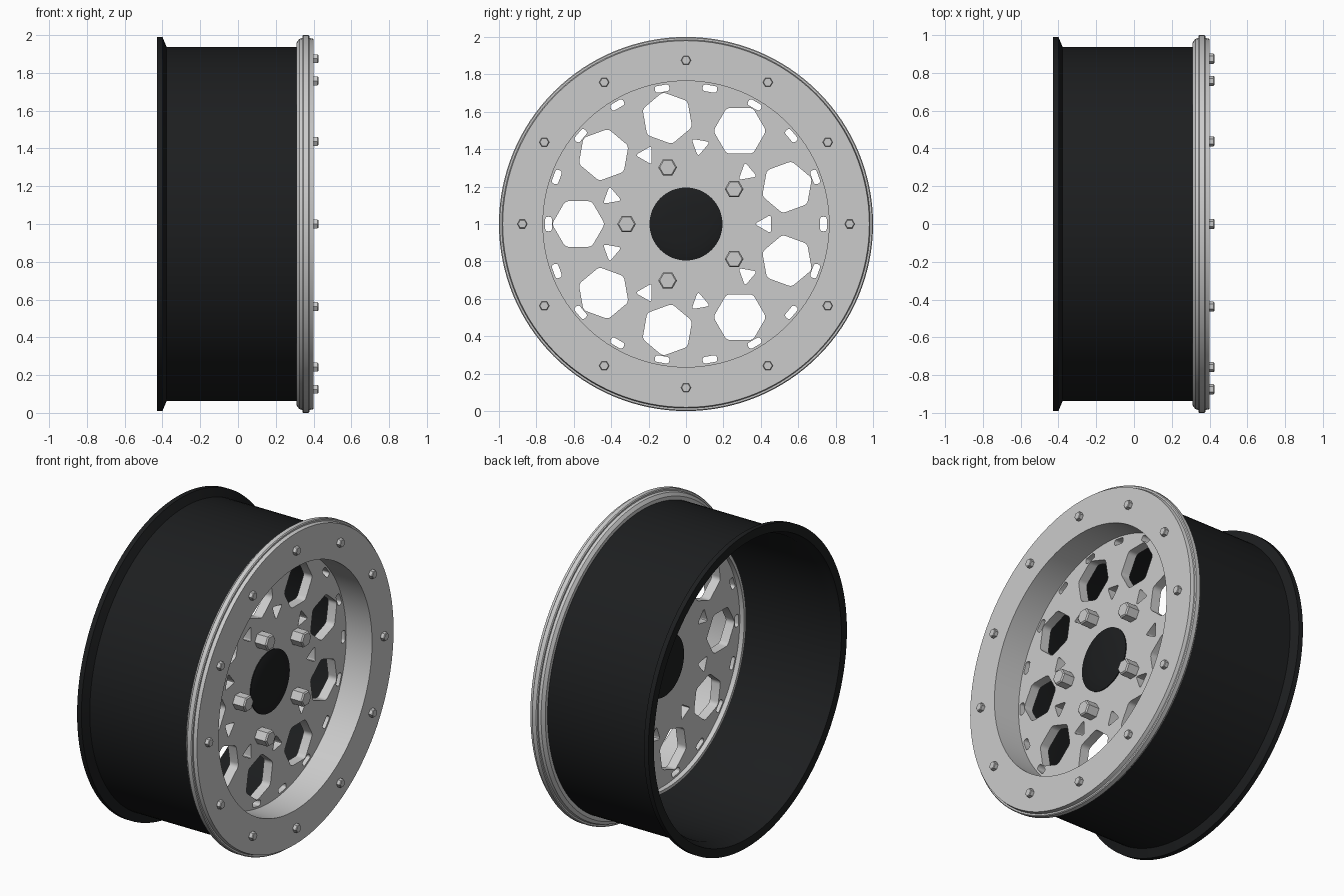
import bpy, bmesh
from math import cos, sin, pi, radians
from mathutils import Matrix, Vector

if "Cube" in bpy.data.objects:
    bpy.data.objects.remove(bpy.data.objects["Cube"])

# Parts are made with the wheel axis on local z, then turned so it lies on world x
TURN = Matrix(((0, 0, 1, 0), (1, 0, 0, 0), (0, 1, 0, 1), (0, 0, 0, 1)))

black = bpy.data.materials.new("black_paint")
black.diffuse_color = (0.012, 0.013, 0.014, 1)
black.use_nodes = True
black.node_tree.nodes["Principled BSDF"].inputs["Base Color"].default_value = black.diffuse_color


def finish(name, bm, mat=None):
    bmesh.ops.remove_doubles(bm, verts=bm.verts, dist=1e-5)
    bmesh.ops.recalc_face_normals(bm, faces=bm.faces)
    bm.transform(TURN)
    me = bpy.data.meshes.new(name)
    bm.to_mesh(me)
    bm.free()
    me.shade_smooth()
    me.set_sharp_from_angle(angle=radians(30))
    if mat:
        me.materials.append(mat)
    ob = bpy.data.objects.new(name, me)
    bpy.context.collection.objects.link(ob)
    return ob


def lathe(name, profile, mat=None, closed=True, seg=128):
    """Revolve (x, radius) points about the wheel axis."""
    bm = bmesh.new()
    vs = [bm.verts.new((r, 0, x)) for x, r in profile]
    pairs = list(zip(vs, vs[1:])) + ([(vs[-1], vs[0])] if closed else [])
    es = [bm.edges.new(p) for p in pairs]
    bmesh.ops.spin(bm, geom=vs + es, axis=(0, 0, 1), cent=(0, 0, 0),
                   steps=seg, angle=2 * pi)
    return finish(name, bm, mat)


def rounded(pts, cut, n=4):
    """Round the corners of a polygon."""
    out = []
    for i, p in enumerate(pts):
        a = p + (pts[i - 1] - p).normalized() * cut
        b = p + (pts[(i + 1) % len(pts)] - p).normalized() * cut
        for k in range(n + 1):
            t = k / n
            out.append(a * (1 - t) ** 2 + p * 2 * t * (1 - t) + b * t * t)
    return out


def ngon(r, n, start=0.0):
    return [Vector((r * cos(start + 2 * pi * i / n), r * sin(start + 2 * pi * i / n)))
            for i in range(n)]


def place(pts, radius, ang):
    rot = Matrix.Rotation(ang, 2)
    return [rot @ (p + Vector((radius, 0))) for p in pts]


def hex_bolts(name, count, radius, start, size, x0, x1):
    bm = bmesh.new()
    ch = size * 0.15
    for i in range(count):
        a = start + 2 * pi * i / count
        c = Vector((radius * cos(a), radius * sin(a)))
        rings = [[bm.verts.new((*(c + p), x)) for p in ngon(r, 6)]
                 for x, r in ((x0, size), (x1 - ch, size), (x1, size - ch))]
        for lo, hi in zip(rings, rings[1:]):
            for k in range(6):
                bm.faces.new((lo[k - 1], lo[k], hi[k], hi[k - 1]))
        bm.faces.new(rings[-1])
        bm.faces.new(rings[0][::-1])
    return finish(name, bm)


# Barrel with flared rear flange
lathe("barrel", [(-0.43, 0.99), (-0.40, 0.99), (-0.378, 0.9375), (0.32, 0.9375),
                 (0.32, 0.91), (-0.36, 0.91), (-0.40, 0.93), (-0.43, 0.935)], black)

# Outer clamp ring with stepped edge and inner sleeve
lathe("outer_ring", [(0.31, 0.785), (0.31, 0.96), (0.325, 0.98), (0.341, 0.985),
                     (0.341, 0.995), (0.346, 1.0), (0.373, 1.0), (0.378, 0.995),
                     (0.378, 0.985), (0.40, 0.98), (0.40, 0.765),
                     (0.13, 0.765), (0.13, 0.785)])

# Centre disc: filled 2D outline with hexagon, triangle and slot windows
outlines = [ngon(0.77, 128)]
hexagon = rounded(ngon(0.141, 6), 0.02)
triangle = rounded(ngon(0.058, 3, pi), 0.018)
slot = rounded([Vector(p) for p in ((-0.018, -0.039), (0.018, -0.039),
                                    (0.018, 0.039), (-0.018, 0.039))], 0.016)
for i in range(9):
    outlines.append(place(hexagon, 0.575, radians(20 + 40 * i)))
    outlines.append(place(triangle, 0.425, radians(40 * i)))
for i in range(18):
    outlines.append(place(slot, 0.735, radians(20 * i)))
cu = bpy.data.curves.new("disc_outline", 'CURVE')
cu.dimensions = '2D'
cu.fill_mode = 'BOTH'
cu.extrude = 0.03
for pts in outlines:
    sp = cu.splines.new('POLY')
    sp.points.add(len(pts) - 1)
    for q, p in zip(sp.points, pts):
        q.co = (p.x, p.y, 0, 1)
    sp.use_cyclic_u = True
tmp = bpy.data.objects.new("disc_outline", cu)
bpy.context.collection.objects.link(tmp)
bpy.context.view_layer.update()
flat = bpy.data.meshes.new_from_object(tmp.evaluated_get(bpy.context.evaluated_depsgraph_get()))
bm = bmesh.new()
bm.from_mesh(flat)
bm.transform(Matrix.Translation((0, 0, 0.19)))
bpy.data.objects.remove(tmp)
finish("centre_disc", bm)

# Low domed hub cap
lathe("hub_cap", [(0.15, 0.0), (0.15, 0.195), (0.225, 0.195), (0.233, 0.17),
                  (0.239, 0.12), (0.243, 0.06), (0.244, 0.0)], black, closed=False, seg=64)

# Lug nuts and ring bolts
hex_bolts("lug_nuts", 5, 0.318, radians(36), 0.05, 0.21, 0.30)
hex_bolts("ring_bolts", 12, 0.875, 0, 0.027, 0.39, 0.425)
